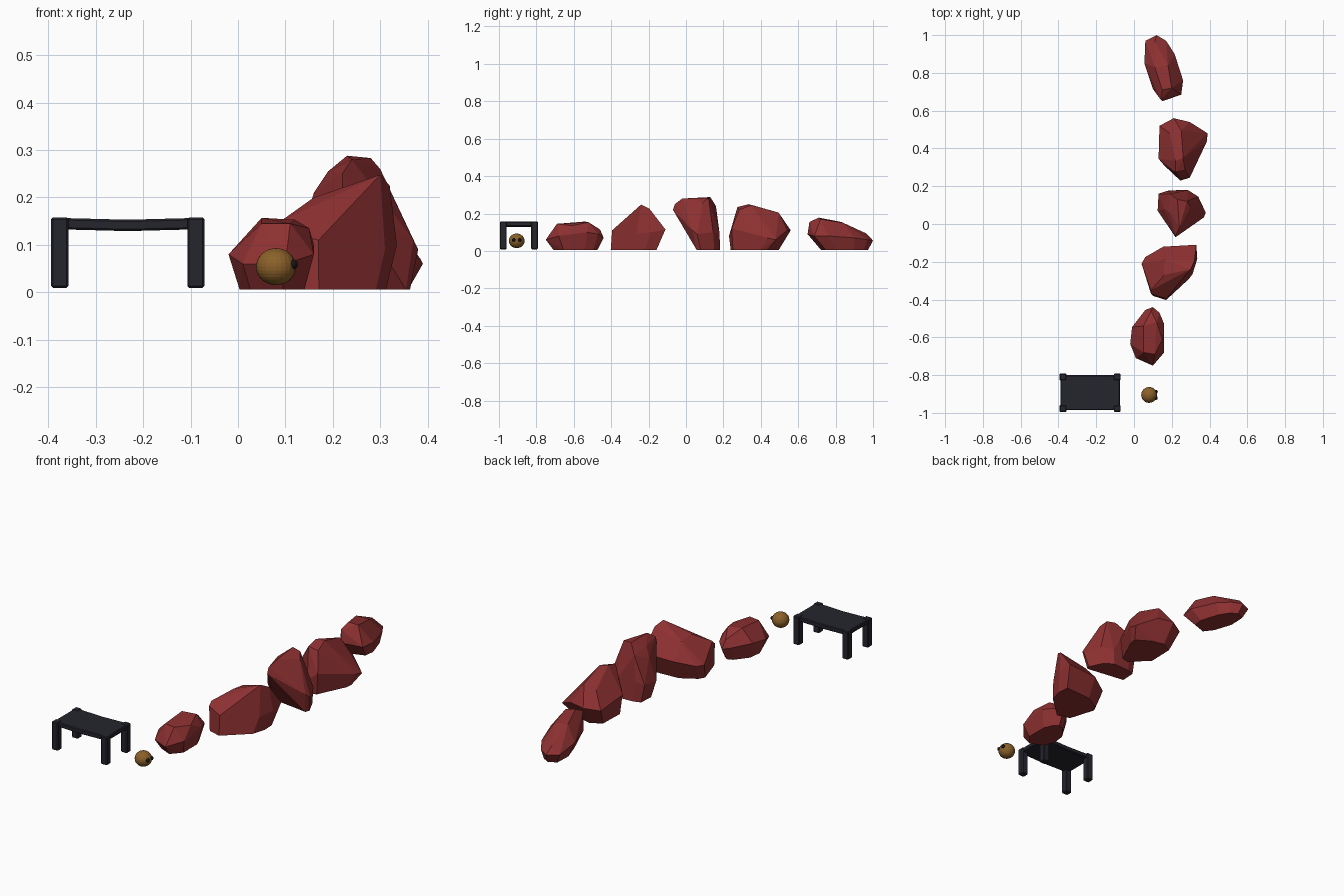
import bpy
import bmesh
from math import radians
from mathutils import Vector

default = bpy.data.objects.get("Cube")
if default:
    bpy.data.objects.remove(default, do_unlink=True)


def make_material(name, colour):
    mat = bpy.data.materials.new(name)
    mat.use_nodes = True
    rgba = (*colour, 1)
    mat.diffuse_color = rgba
    mat.node_tree.nodes["Principled BSDF"].inputs["Base Color"].default_value = rgba
    return mat


red_stone = make_material("red stone", (0.27, 0.03, 0.031))
dark_wood = make_material("dark wood", (0.018, 0.018, 0.027))
ochre = make_material("ochre", (0.26, 0.12, 0.023))
black = make_material("black", (0.008, 0.007, 0.007))


def add_object(name, bm, mat):
    bmesh.ops.recalc_face_normals(bm, faces=bm.faces)
    mesh = bpy.data.meshes.new(name)
    bm.to_mesh(mesh)
    bm.free()
    mesh.materials.append(mat)
    obj = bpy.data.objects.new(name, mesh)
    bpy.context.collection.objects.link(obj)
    return obj


def box(name, low, high, mat, bevel):
    low, high = Vector(low), Vector(high)
    bm = bmesh.new()
    bmesh.ops.create_cube(bm, size=1)
    bmesh.ops.scale(bm, vec=high - low, verts=bm.verts)
    bmesh.ops.translate(bm, vec=(low + high) / 2, verts=bm.verts)
    bmesh.ops.bevel(bm, geom=bm.edges[:], offset=bevel, segments=1, affect='EDGES')
    return add_object(name, bm, mat)


def ball(name, centre, scale, mat, segments, rings):
    bm = bmesh.new()
    bmesh.ops.create_uvsphere(bm, u_segments=segments, v_segments=rings, radius=1)
    bmesh.ops.scale(bm, vec=scale, verts=bm.verts)
    bmesh.ops.translate(bm, vec=centre, verts=bm.verts)
    return add_object(name, bm, mat)


def rock(name, waist, crest, foot_scale, foot_shift=(0, 0)):
    """Chiselled stone: hull of a waist outline, crest points and a shrunken foot.
    Points are in hundredths of a unit."""
    waist = [Vector(p) / 100 for p in waist]
    crest = [Vector(p) / 100 for p in crest]
    middle = sum(waist, Vector()) / len(waist)
    shift = Vector((*foot_shift, 0)) / 100
    foot = [middle + (p - middle) * foot_scale + shift for p in waist]
    for p in foot:
        p.z = 0.006
    bm = bmesh.new()
    for p in waist + crest + foot:
        bm.verts.new(p)
    hull = bmesh.ops.convex_hull(bm, input=bm.verts)
    spare = {v for v in hull["geom_interior"] if isinstance(v, bmesh.types.BMVert)}
    bmesh.ops.delete(bm, geom=list(spare), context='VERTS')
    bmesh.ops.dissolve_limit(bm, angle_limit=radians(7), verts=bm.verts, edges=bm.edges)
    return add_object(name, bm, red_stone)


# Row of boulders, front to back
rock("front_boulder",
     [(10, -44, 7), (6, -45.5, 8), (-1, -54.5, 9), (-2, -63.5, 8), (1, -71, 6),
      (10, -75, 6), (16, -68, 8), (16, -53, 10), (13.5, -47, 9)],
     [(5, -68, 14.5), (11, -69, 14.5), (5, -54, 15.7), (12, -52, 15.3), (15, -61, 13.5), (9, -46, 11.5)],
     0.76)
rock("second_boulder",
     [(15.5, -12, 11), (33, -11, 11.5), (33.5, -18.5, 10), (31, -26.5, 9), (17, -39.5, 11),
      (9, -37, 13), (6.5, -27.5, 10), (4, -21, 9), (6, -17.5, 9)],
     [(9, -35, 15), (16, -27, 20), (30, -24, 24.8), (32, -19.5, 22.5), (16, -19, 19)],
     0.86, (0, -3))
rock("middle_boulder",
     [(17.5, 17.5, 11), (13, 16, 10), (12.5, 7, 9), (37, 3.5, 11), (38, 6, 9),
      (34, 14.5, 10), (28.5, 18, 9)],
     [(22, -7, 22), (22, -6, 25), (24, -2, 28), (19, 6, 25.5), (16, 8, 21), (23, 13, 28.8),
      (28, 12, 28.3), (30, 9, 26), (19, 16, 24)],
     0.86, (0, 1))
rock("fourth_boulder",
     [(21, 56, 11), (13.5, 52, 10), (13, 34.5, 12), (16, 31, 13), (24.5, 23, 8),
      (29.5, 24.5, 12), (38.5, 43.5, 7), (39, 48, 6), (29.5, 54, 11)],
     [(22, 27.5, 23.5), (27, 28.5, 22), (22, 33.5, 25), (26, 35, 24.5), (25, 49.5, 20.5), (19, 48, 18)],
     0.78, (0, -3))
rock("back_boulder",
     [(12, 100, 5.5), (6, 97, 6), (5.5, 85, 8), (10, 71.5, 8), (15, 65, 9),
      (25, 68.5, 8), (26, 76, 8), (21.5, 90, 7), (17, 97, 6)],
     [(14, 66, 15.5), (15, 71, 17.8), (20, 72, 17), (11, 83, 15.5), (18, 84, 15), (11, 96.5, 9.3)],
     0.72, (0, 2))

# Table: sagging top on four stout legs
top = box("table_top", (-0.39, -0.985, 0.133), (-0.075, -0.8, 0.157), dark_wood, 0.004)
bm = bmesh.new()
bm.from_mesh(top.data)
for x in (-0.3, -0.2325, -0.165):
    bmesh.ops.bisect_plane(bm, geom=bm.verts[:] + bm.edges[:] + bm.faces[:],
                           plane_co=(x, 0, 0), plane_no=(1, 0, 0))
for v in bm.verts:
    v.co.z -= 0.004 * max(0, 1 - abs(v.co.x + 0.2325) / 0.15)
bm.to_mesh(top.data)
bm.free()

for side, x in (("right", -0.394), ("left", -0.107)):
    for end, y in (("front", -0.995), ("back", -0.828)):
        box(f"{end}_{side}_table_leg", (x, y, 0.009), (x + 0.036, y + 0.036, 0.158),
            dark_wood, 0.004)

# Small round creature with two dark eyes
ball("round_body", (0.08, -0.905, 0.054), (0.042, 0.042, 0.039), ochre, 24, 16)
for side, offset in (("right", -0.016), ("left", 0.016)):
    ball(f"{side}_eye", (0.117, -0.905 + offset, 0.059), (0.009, 0.01, 0.01), black, 12, 8)
